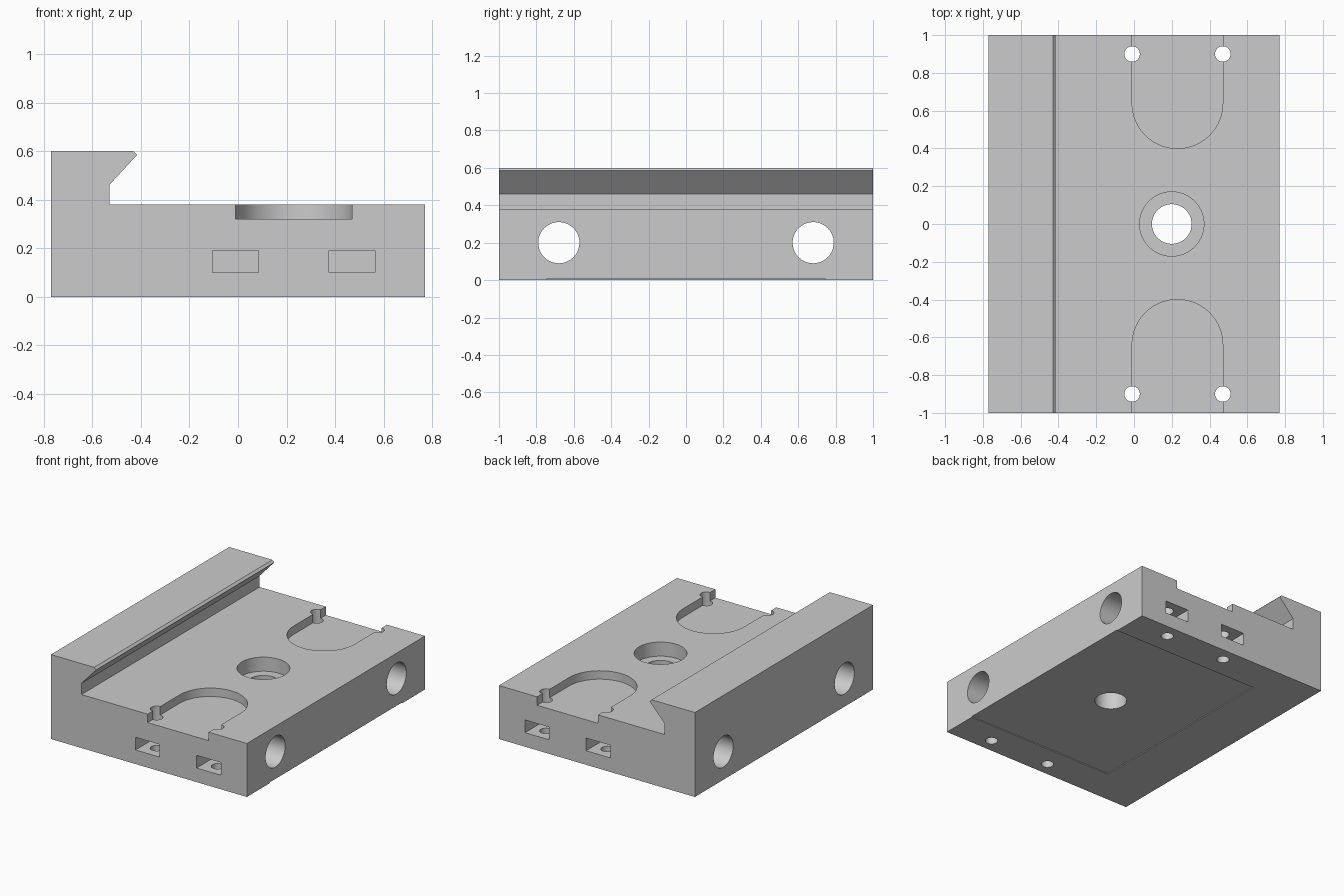
import bpy
import bmesh
import math
from mathutils import Matrix, Vector

cube = bpy.data.objects.get("Cube")
if cube:
    bpy.data.objects.remove(cube, do_unlink=True)

grey = bpy.data.materials.new("machined grey")
grey.use_nodes = True
colour = (0.6, 0.6, 0.6, 1)
grey.diffuse_color = colour
grey.node_tree.nodes["Principled BSDF"].inputs["Base Color"].default_value = colour


def add_object(name, bm):
    bmesh.ops.recalc_face_normals(bm, faces=bm.faces)
    mesh = bpy.data.meshes.new(name)
    bm.to_mesh(mesh)
    bm.free()
    mesh.materials.append(grey)
    obj = bpy.data.objects.new(name, mesh)
    bpy.context.collection.objects.link(obj)
    return obj


def prism(name, points, direction):
    """Extrude a closed 3D outline along a vector."""
    bm = bmesh.new()
    face = bm.faces.new([bm.verts.new(p) for p in points])
    moved = bmesh.ops.extrude_face_region(bm, geom=[face])["geom"]
    verts = [v for v in moved if isinstance(v, bmesh.types.BMVert)]
    bmesh.ops.translate(bm, verts=verts, vec=Vector(direction))
    return add_object(name, bm)


def box(name, low, high):
    (x0, y0, z0), (x1, y1, z1) = low, high
    outline = [(x0, y0, z0), (x1, y0, z0), (x1, y1, z0), (x0, y1, z0)]
    return prism(name, outline, (0, 0, z1 - z0))


def cylinder(name, centre, radius, depth, axis="Z"):
    turn = Matrix.Rotation(math.pi / 2, 4, "Y") if axis == "X" else Matrix()
    bm = bmesh.new()
    bmesh.ops.create_cone(bm, cap_ends=True, segments=64, radius1=radius,
                          radius2=radius, depth=depth,
                          matrix=Matrix.Translation(centre) @ turn)
    return add_object(name, bm)


# Base plate with the overhanging dovetail rail along its right edge
profile = [(-.77, 0), (.77, 0), (.77, .38), (-.53, .38),
           (-.53, .46), (-.415, .585), (-.43, .6), (-.77, .6)]
body = prism("clamp_plate", [(x, -1, z) for x, z in profile], (0, 2, 0))

# Central counterbored hole, and the shallow relief underneath
cutters = [
    cylinder("centre_hole", (.2, 0, .2), .105, 1),
    cylinder("counterbore", (.2, 0, .43), .17, .3),
    box("underside_relief", (-.40, -.745, -.1), (.9, .745, .006)),
]

for side in (-1, 1):
    # Rounded pocket open at the end of the plate
    arc = [math.pi * i / 40 for i in range(41)]
    outline = [(.23 + .24 * math.cos(a), side * (.64 - .24 * math.sin(a)), .32)
               for a in arc]
    outline += [(-.01, side * 1.1, .32), (.47, side * 1.1, .32)]
    cutters.append(prism("end_pocket", outline, (0, 0, .3)))

    # Cross bore running through the whole width
    cutters.append(cylinder("cross_bore", (0, side * .68, .2), .11, 2, "X"))

    # Nut slots with their vertical screw holes
    for x in (-.01, .47):
        near, far = sorted((side * .8, side * 1.1))
        cutters.append(box("nut_slot", (x - .095, near, .1),
                           (x + .095, far, .19)))
        cutters.append(cylinder("screw_hole", (x, side * .9, .2), .041, 1))

# Cut everything out of the plate
bpy.ops.object.select_all(action="DESELECT")
bpy.context.view_layer.objects.active = body
body.select_set(True)
for cutter in cutters:
    cutter.hide_render = True
    mod = body.modifiers.new(cutter.name, "BOOLEAN")
    mod.operation = "DIFFERENCE"
    mod.solver = "EXACT"
    mod.object = cutter
    bpy.ops.object.modifier_apply(modifier=mod.name)
    bpy.data.objects.remove(cutter, do_unlink=True)

bpy.ops.object.shade_smooth_by_angle(angle=math.radians(30))
